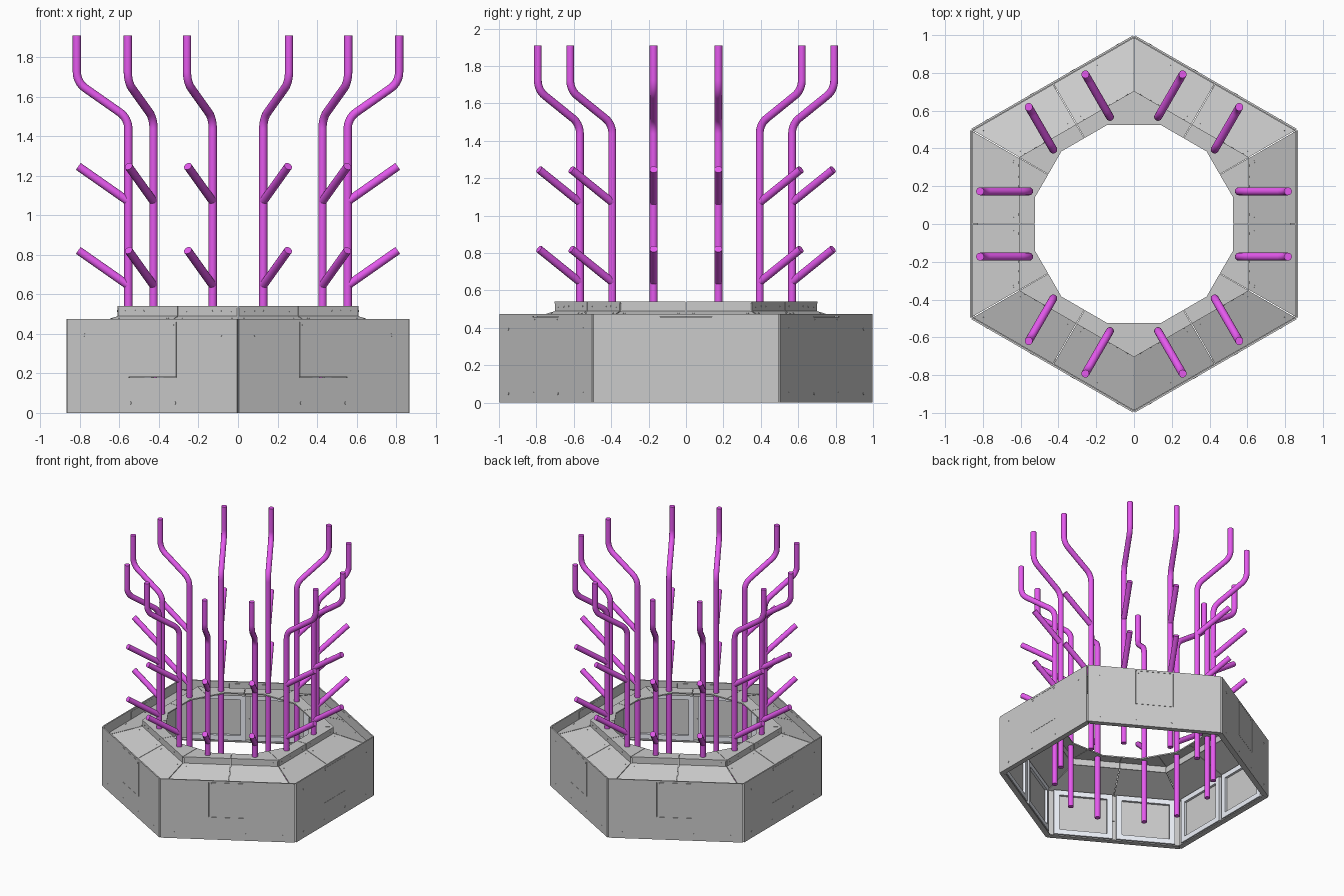
import bpy, bmesh, math
from mathutils import Matrix, Vector

if "Cube" in bpy.data.objects:
    bpy.data.objects.remove(bpy.data.objects["Cube"])

# Local frame of one hexagon side: x = outward, y = along the side, z = up
AP = 0.867          # distance from centre to outer wall
T30 = math.tan(math.radians(30))


def prism(bm, pts, off):
    """Closed solid: polygon pts swept by vector off."""
    a = [bm.verts.new(p) for p in pts]
    b = [bm.verts.new(Vector(p) + Vector(off)) for p in pts]
    bm.faces.new(a[::-1])
    bm.faces.new(b)
    n = len(pts)
    for i in range(n):
        j = (i + 1) % n
        bm.faces.new((a[i], a[j], b[j], b[i]))


def box(bm, x0, x1, y0, y1, z0, z1):
    prism(bm, [(x0, y0, z0), (x1, y0, z0), (x1, y1, z0), (x0, y1, z0)], (0, 0, z1 - z0))


def bolt(bm, pos, tilt, r=0.008, depth=0.003):
    m = Matrix.Translation(pos) @ Matrix.Rotation(tilt, 4, 'Y')
    bmesh.ops.create_cone(bm, cap_ends=True, segments=10, radius1=r, radius2=r, depth=depth, matrix=m)


def ring(name, build, mat=None):
    """Build a part for one side, then place it on all six sides."""
    bm = bmesh.new()
    build(bm)
    bmesh.ops.recalc_face_normals(bm, faces=bm.faces)
    me = bpy.data.meshes.new(name)
    bm.to_mesh(me)
    bm.free()
    if mat:
        me.materials.append(mat)
    for k in range(6):
        ob = bpy.data.objects.new(f"{name}_{k + 1}", me)
        ob.rotation_euler.z = math.radians(60 * k)
        bpy.context.collection.objects.link(ob)


def material(name, col):
    m = bpy.data.materials.new(name)
    m.diffuse_color = (*col, 1)
    m.use_nodes = True
    m.node_tree.nodes["Principled BSDF"].inputs["Base Color"].default_value = m.diffuse_color
    return m


magenta = material("magenta_pipe", (0.78, 0.10, 0.85))
pale = material("pale_frame", (0.85, 0.88, 0.95))


# Outer wall panel with hatch opening and inward bottom flange
def wall(bm):
    x0, x1, w, h = AP - 0.01, AP, 0.494, 0.140
    box(bm, x0, x1, -w, -h, 0, 0.475)
    box(bm, x0, x1, h, w, 0, 0.475)
    box(bm, x0, x1, -h, h, 0, 0.18)
    box(bm, x0, x1, -h, h, 0.46, 0.475)
    f = AP - 0.04
    prism(bm, [(x0, -w, 0), (x0, w, 0), (f, f * T30 - 0.005, 0), (f, -f * T30 + 0.005, 0)], (0, 0, 0.008))


# Hatch cover set into the wall
def hatch(bm):
    box(bm, AP - 0.01, AP, -0.1385, 0.1385, 0.1815, 0.4585)


# Bolts on wall, hatch, sloped deck and rim
def bolts(bm):
    q = math.pi / 2
    for s in (-1, 1):
        for y, z in ((0.40, 0.05), (0.13, 0.05), (0.40, 0.395)):
            bolt(bm, (AP, s * y, z), q)
        bolt(bm, (AP, s * 0.12, 0.445), q, 0.006)
        for y in (0.05, 0.20, 0.25, 0.31):
            bolt(bm, (0.61, s * y, 0.515), q, 0.005)
        for x, y in ((0.83, 0.44), (0.83, 0.25), (0.83, 0.04), (0.64, 0.04), (0.64, 0.33)):
            bolt(bm, (x, s * y, 0.49 - (x - 0.61) * 0.375), 0.36, 0.006)


# Sloped deck, two plates per side
def deck(bm):
    xo, zo, xi, zi = 0.855, 0.399, 0.608, 0.49
    for s in (-1, 1):
        prism(bm, [(xo, s * 0.002, zo), (xo, s * (xo * T30 - 0.003), zo),
                   (xi, s * (xi * T30 - 0.003), zi), (xi, s * 0.002, zi)], (0, 0, -0.008))


# Raised rim: top plate with twelve-sided opening, and its upright edge
def rim(bm):
    a, g = 0.525, 0.0015
    c, sn = a * math.cos(math.pi / 6), a * 0.5
    for s in (-1, 1):
        prism(bm, [(0.61, s * g, 0.53), (0.61, s * (0.61 * T30 - g), 0.53), (c, s * (sn - g), 0.53),
                   (a, s * a * math.tan(math.pi / 12), 0.53), (a, s * g, 0.53)], (0, 0, 0.01))
        y = sorted((s * g, s * (0.60 * T30 - g)))
        box(bm, 0.60, 0.61, y[0], y[1], 0.48, 0.53)


# Pale support frames behind the walls, two per side
def frames(bm):
    x0, x1, z0, z1, b = 0.825, 0.85, 0.015, 0.385, 0.04
    for s in (-1, 1):
        ya, yb = sorted((s * 0.015, s * 0.45))
        box(bm, x0, x1, ya, ya + b, z0, z1)
        box(bm, x0, x1, yb - b, yb, z0, z1)
        box(bm, x0, x1, ya + b, yb - b, z0, z0 + b)
        box(bm, x0, x1, ya + b, yb - b, z1 - b, z1)


# Grey backing sheet inside each support frame
def backing(bm):
    for s in (-1, 1):
        ya, yb = sorted((s * 0.055, s * 0.41))
        box(bm, 0.844, 0.85, ya, yb, 0.055, 0.345)


ring("wall_panel", wall)
ring("hatch_cover", hatch)
ring("bolts", bolts)
ring("sloped_deck", deck)
ring("rim_plate", rim)
ring("support_frame", frames, pale)
ring("backing_sheet", backing)


# Pipe path with rounded corners, in the x-z plane
def rounded(pts, r, n=8):
    pts = [Vector(p) for p in pts]
    out = [pts[0]]
    for p, c, q in zip(pts, pts[1:], pts[2:]):
        u, v = (p - c).normalized(), (q - c).normalized()
        half = u.angle(v) / 2
        mid = c + (u + v).normalized() * (r / math.sin(half))
        a = c + u * (r / math.tan(half)) - mid
        b = c + v * (r / math.tan(half)) - mid
        out += [mid + a.lerp(b, i / n).normalized() * r for i in range(n + 1)]
    return out + [pts[-1]]


# Pipe: upright with an offset bend, and two angled branches
RI, RO = 0.555, 0.815
cu = bpy.data.curves.new("pipe_path", 'CURVE')
cu.dimensions = '3D'
cu.bevel_depth = 0.021
cu.bevel_resolution = 6
cu.use_fill_caps = True
paths = [rounded([(RI, 0, 0.02), (RI, 0, 1.49), (RO, 0, 1.672), (RO, 0, 1.91)], 0.10)]
paths += [[Vector((RI, 0, z)), Vector((0.808, 0, z + 0.177))] for z in (0.645, 1.07)]
for path in paths:
    sp = cu.splines.new('POLY')
    sp.points.add(len(path) - 1)
    for pt, p in zip(sp.points, path):
        pt.co = (*p, 1)
tmp = bpy.data.objects.new("pipe_path", cu)
bpy.context.collection.objects.link(tmp)
dg = bpy.context.evaluated_depsgraph_get()
pipe_mesh = bpy.data.meshes.new_from_object(tmp.evaluated_get(dg))
bpy.data.objects.remove(tmp)
pipe_mesh.materials.clear()
pipe_mesh.materials.append(magenta)

# Two pipes on each of the six sides
first = None
for k in range(6):
    for s in (-1, 1):
        ob = bpy.data.objects.new(f"pipe_{k + 1}_{'left' if s < 0 else 'right'}", pipe_mesh)
        rot = Matrix.Rotation(math.radians(60 * k), 4, 'Z')
        ob.matrix_world = rot @ Matrix.Translation((0, s * 0.173, 0))
        bpy.context.collection.objects.link(ob)
        first = first or ob
bpy.ops.object.select_all(action='DESELECT')
first.select_set(True)
bpy.context.view_layer.objects.active = first
bpy.ops.object.shade_smooth_by_angle(angle=math.radians(40))
